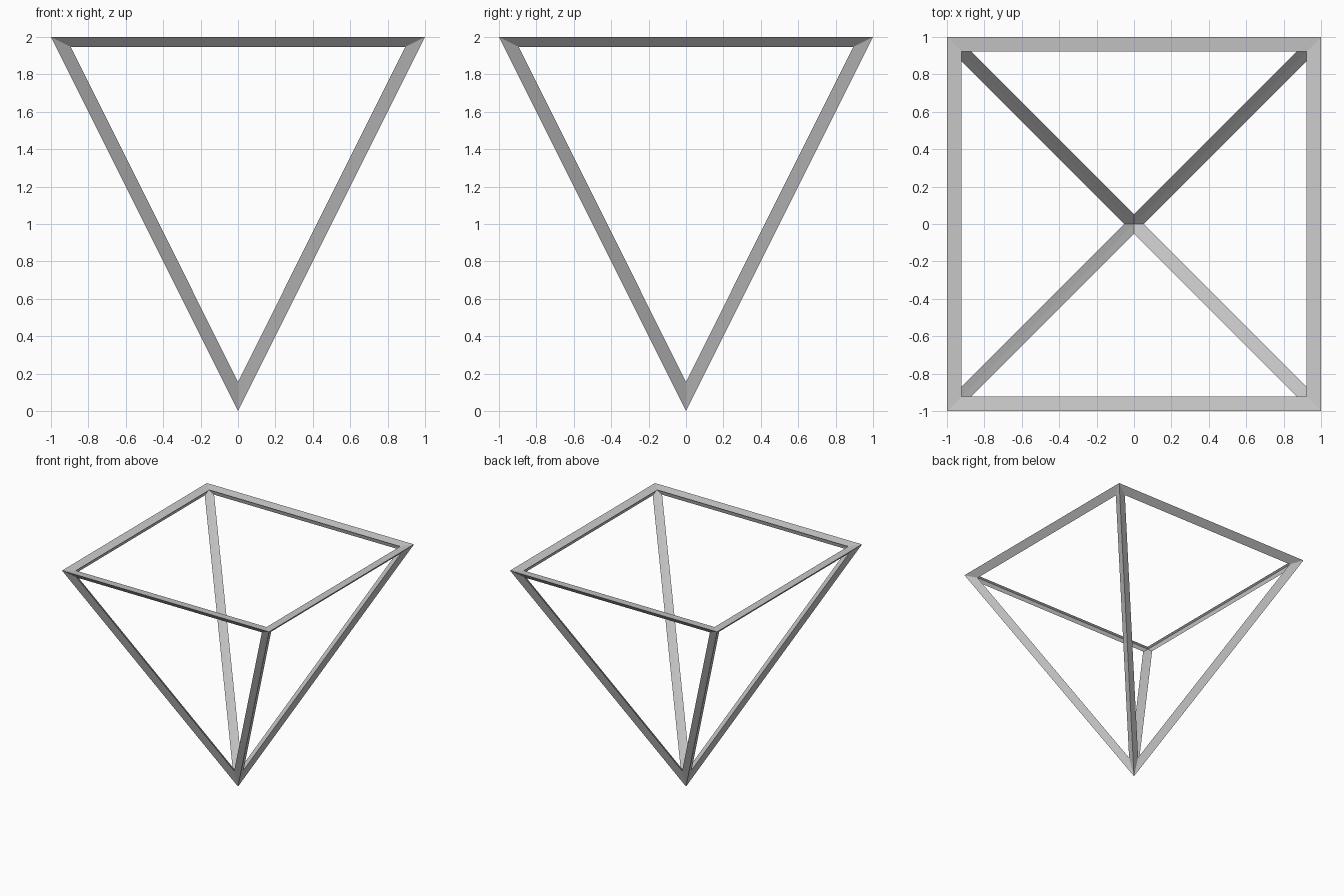
import bpy, bmesh
from mathutils import Vector

if "Cube" in bpy.data.objects:
    bpy.data.objects.remove(bpy.data.objects["Cube"])

INSET = 0.0485          # bar width inside each pyramid face
A, TOP, TIP = 0.969, 1.9905, 0.05

# Centre-line pyramid, standing on its tip, and outward offset per corner
signs = [(-1, -1), (1, -1), (1, 1), (-1, 1)]
pts = [Vector((A * x, A * y, TOP)) for x, y in signs] + [Vector((0, 0, TIP))]
offs = [Vector((0.031 * x, 0.031 * y, 0.0095)) for x, y in signs] + [Vector((0, 0, -TIP))]
faces = [(0, 1, 2, 3)] + [((i + 1) % 4, i, 4) for i in range(4)]

bm = bmesh.new()
outer = [bm.verts.new(p + o) for p, o in zip(pts, offs)]
inner = [bm.verts.new(p - o) for p, o in zip(pts, offs)]


def inset_corner(prev, cur, nxt):
    """Point at an even distance from both edges meeting at a face corner."""
    a = (pts[prev] - pts[cur]).normalized()
    b = (pts[nxt] - pts[cur]).normalized()
    return pts[cur] + (a + b) * INSET / a.cross(b).length


# Bars: an outer and an inner strip along every edge of every face
for f in faces:
    n = len(f)
    mid = [bm.verts.new(inset_corner(f[i - 1], f[i], f[(i + 1) % n])) for i in range(n)]
    for i in range(n):
        j = (i + 1) % n
        bm.faces.new((outer[f[i]], outer[f[j]], mid[j], mid[i]))
        bm.faces.new((inner[f[j]], inner[f[i]], mid[i], mid[j]))

bmesh.ops.recalc_face_normals(bm, faces=bm.faces)
mesh = bpy.data.meshes.new("pyramid_frame")
bm.to_mesh(mesh)
bm.free()
bpy.context.collection.objects.link(bpy.data.objects.new("pyramid_frame", mesh))
